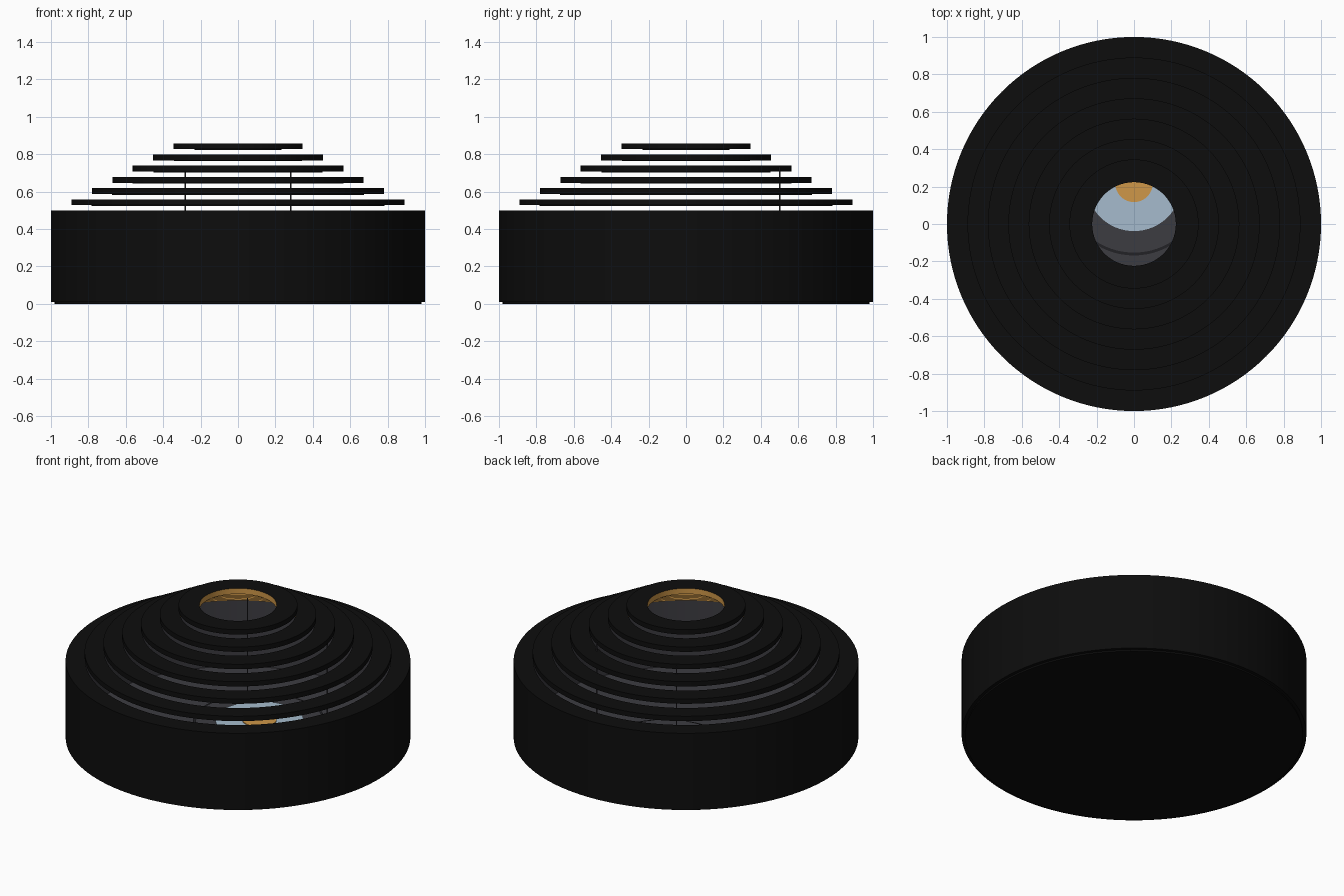
import bpy, bmesh, math

if "Cube" in bpy.data.objects:
    bpy.data.objects.remove(bpy.data.objects["Cube"])


def material(name, rgb):
    m = bpy.data.materials.new(name)
    m.diffuse_color = (*rgb, 1)
    m.use_nodes = True
    m.node_tree.nodes["Principled BSDF"].inputs["Base Color"].default_value = m.diffuse_color
    return m


BLACK = material("matte black", (0.004, 0.004, 0.004))
GREY = material("slate grey", (0.046, 0.045, 0.053))
DARK = material("dark grey", (0.016, 0.016, 0.019))
BLUE = material("pale blue", (0.38, 0.50, 0.61))
ORANGE = material("warm orange", (0.62, 0.31, 0.065))


def lathe(name, profile, mats, seg_mats=None, centre=(0, 0), n=128):
    """Revolve a closed (radius, z) profile; seg_mats gives a material slot per profile edge."""
    bm = bmesh.new()
    rows = []
    for r, z in profile:
        rows.append([bm.verts.new((r * math.cos(2 * math.pi * k / n),
                                   r * math.sin(2 * math.pi * k / n), z)) for k in range(n)])
    for i in range(len(rows)):
        a, b = rows[i], rows[(i + 1) % len(rows)]
        for k in range(n):
            f = bm.faces.new((a[k], a[(k + 1) % n], b[(k + 1) % n], b[k]))
            f.material_index = seg_mats[i] if seg_mats else 0
    bmesh.ops.recalc_face_normals(bm, faces=bm.faces)
    finish(name, bm, mats, centre)


def cylinder(name, r, z0, z1, mat, centre=(0, 0), n=96):
    bm = bmesh.new()
    bmesh.ops.create_cone(bm, cap_ends=True, segments=n, radius1=r, radius2=r, depth=z1 - z0)
    bmesh.ops.translate(bm, verts=bm.verts, vec=(0, 0, (z0 + z1) / 2))
    finish(name, bm, [mat], centre)


def finish(name, bm, mats, centre):
    me = bpy.data.meshes.new(name)
    bm.to_mesh(me)
    bm.free()
    for m in mats:
        me.materials.append(m)
    ob = bpy.data.objects.new(name, me)
    ob.location = (centre[0], centre[1], 0)
    bpy.context.collection.objects.link(ob)
    bpy.ops.object.select_all(action='DESELECT')
    ob.select_set(True)
    bpy.context.view_layer.objects.active = ob
    bpy.ops.object.shade_smooth_by_angle(angle=math.radians(35))


# drum wall with an inward lip at the top and a grey inner face
lathe("drum_wall",
      [(1, 0.01), (1, 0.5), (0.885, 0.5), (0.885, 0.475), (0.95, 0.475), (0.95, 0.01)],
      [BLACK, GREY], [0, 0, 0, 0, 1, 0])

# black underside and grey floor
cylinder("underside", 0.98, 0.0, 0.012, BLACK, n=128)
cylinder("floor", 0.955, 0.011, 0.02, GREY, n=128)

# six floating roof rings, each with a small drop lip and an orange inner edge
for i in range(6):
    ro, ri, z = 0.89 - 0.109 * i, 0.776 - 0.1105 * i, 0.527 + 0.06 * i
    lathe(f"roof_ring_{i + 1}",
          [(ro, z), (ro, z + 0.031), (ri, z + 0.031), (ri, z - 0.005),
           (ri + 0.008, z - 0.005), (ri + 0.008, z)],
          [BLACK, ORANGE], [0, 0, 1, 0, 0, 0])

# round stage set back from the middle
C = (0, 0.217)
cylinder("stage_edge", 0.385, 0.019, 0.027, DARK, C)
cylinder("stage_top", 0.37, 0.02, 0.032, GREY, C)
cylinder("stage_blue_disc", 0.255, 0.03, 0.037, BLUE, C)
cylinder("stage_orange_disc", 0.1, 0.035, 0.042, ORANGE, C)

# two slender poles behind the stage
for side in (-1, 1):
    cylinder("pole", 0.004, 0.02, 0.73, GREY, (side * 0.283, 0.5), 12)
